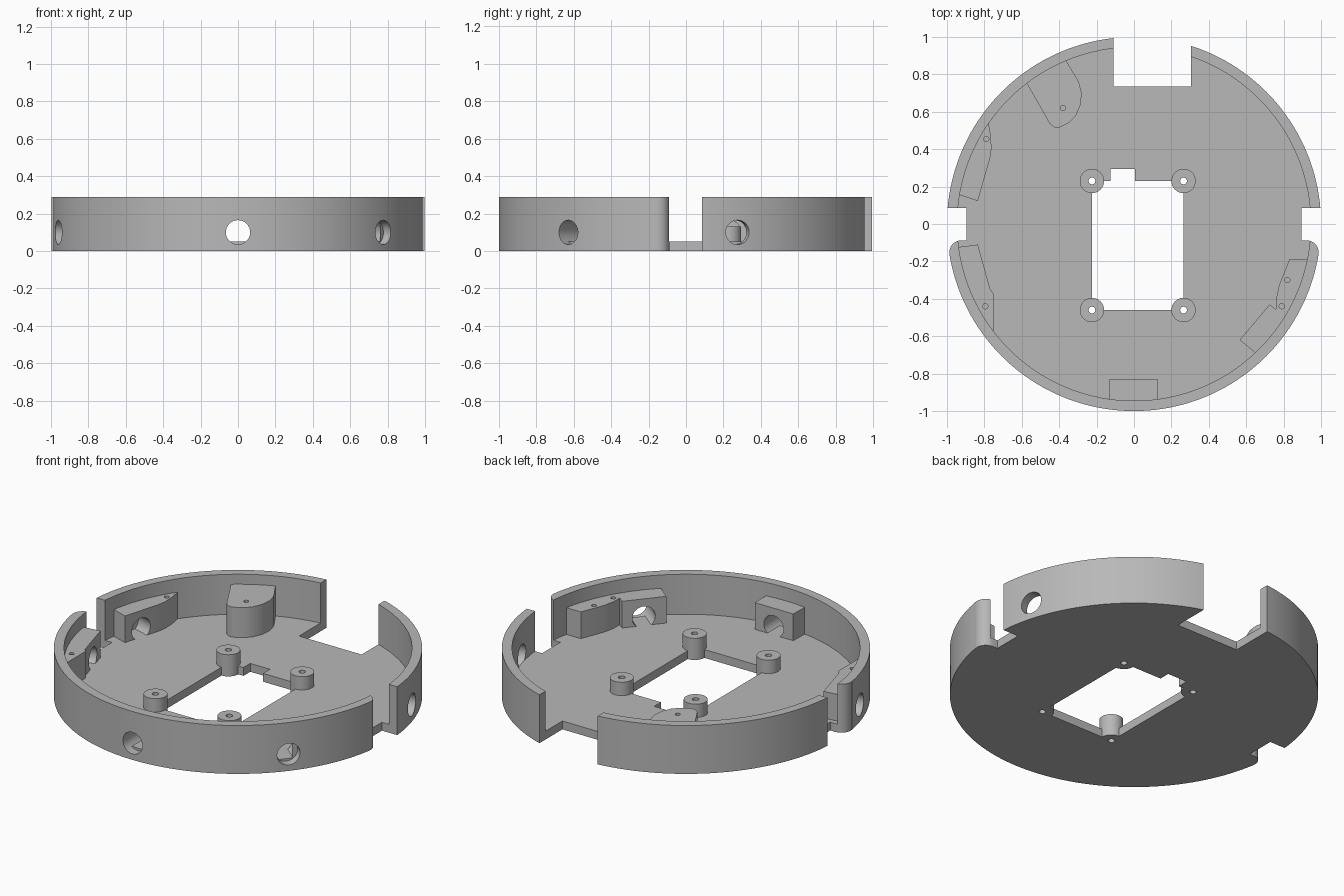
import bpy
import bmesh
from math import radians, cos, sin, tau
from mathutils import Matrix, Vector

cube = bpy.data.objects.get("Cube")
if cube:
    bpy.data.objects.remove(cube, do_unlink=True)

grey = bpy.data.materials.new("plain grey plastic")
grey.use_nodes = True
grey.diffuse_color = (0.48, 0.48, 0.48, 1)
grey.node_tree.nodes["Principled BSDF"].inputs["Base Color"].default_value = (0.48, 0.48, 0.48, 1)

FLOOR, RIM, BLOCK = 0.05, 0.29, 0.21
INNER = 0.945


def prism(name, points, z0, z1):
    """Extrude a flat outline between two heights."""
    bm = bmesh.new()
    face = bm.faces.new([bm.verts.new((x, y, z0)) for x, y in points])
    up = bmesh.ops.extrude_face_region(bm, geom=[face])["geom"]
    bmesh.ops.translate(bm, verts=[v for v in up if isinstance(v, bmesh.types.BMVert)],
                        vec=(0, 0, z1 - z0))
    bmesh.ops.recalc_face_normals(bm, faces=bm.faces)
    mesh = bpy.data.meshes.new(name)
    bm.to_mesh(mesh)
    bm.free()
    mesh.materials.append(grey)
    obj = bpy.data.objects.new(name, mesh)
    bpy.context.collection.objects.link(obj)
    return obj


def arc(r, a0, a1, n=12, cx=0, cy=0):
    """Points on an arc, angles in degrees."""
    angles = [radians(a0 + (a1 - a0) * i / n) for i in range(n + 1)]
    return [(cx + r * cos(a), cy + r * sin(a)) for a in angles]


def disc(name, r, z0, z1, x=0, y=0, n=32):
    return prism(name, arc(r, 0, 360, n, x, y)[:-1], z0, z1)


def box(name, x0, x1, y0, y1, z0=-0.1, z1=0.5):
    return prism(name, [(x0, y0), (x1, y0), (x1, y1), (x0, y1)], z0, z1)


def flip(points):
    return [(-x, y) for x, y in points]


def bore(angle, r0, r1):
    """Radial drill through the rim at the given compass angle."""
    drill = disc("bore_cutter", 0.065, r0, r1)
    turn = Matrix.Rotation(radians(angle), 4, 'Z') @ Matrix.Rotation(radians(90), 4, 'Y')
    drill.data.transform(Matrix.Translation((0, 0, 0.1)) @ turn)
    return drill


def cut(obj, cutters):
    for c in cutters:
        c.hide_render = True
        mod = obj.modifiers.new("cut", 'BOOLEAN')
        mod.operation = 'DIFFERENCE'
        mod.solver = 'EXACT'
        mod.object = c
        bpy.context.view_layer.objects.active = obj
        bpy.ops.object.modifier_apply(modifier=mod.name)
        bpy.data.objects.remove(c, do_unlink=True)


def smooth(obj):
    bpy.ops.object.select_all(action='DESELECT')
    obj.select_set(True)
    bpy.context.view_layer.objects.active = obj
    bpy.ops.object.shade_smooth_by_angle(angle=radians(25))


def openings():
    """Rear slot and the two side gaps, with a rounded front corner."""
    gap = [(0.895, 0.085), (1.1, 0.085), (1.1, -0.165)]
    gap += arc(0.062, -10, 90, 10, 0.925, -0.15) + [(0.895, -0.088)]
    return [box("rear_slot_cutter", -0.11, 0.305, 0.735, 1.2),
            prism("left_gap_cutter", gap, -0.1, 0.5),
            prism("right_gap_cutter", flip(gap), -0.1, 0.5)]


posts = [(x, y) for x in (-0.225, 0.265) for y in (-0.46, 0.23)]

# Floor plate with its window and openings
floor = disc("floor_plate", INNER + 0.003, 0, FLOOR, n=160)
window = [box("window_cutter", -0.225, 0.265, -0.46, 0.23),
          box("window_notch_cutter", -0.125, 0.005, 0.1, 0.295)]
cut(floor, openings() + window + [disc("screw_cutter", 0.018, -0.1, 0.5, x, y) for x, y in posts])
smooth(floor)

# Outer rim with radial holes
rim = disc("outer_rim", 1, 0, RIM, n=160)
cut(rim, [disc("rim_cutter", INNER, -0.1, 0.5, n=160)] + openings()
    + [bore(a, 0.7, 1.2) for a in (-90, -39, 16, 196)])
smooth(rim)

# Screw posts at the window corners
for i, (x, y) in enumerate(posts):
    post = disc(f"screw_post_{i + 1}", 0.065, 0, 0.13, x, y)
    cut(post, [disc("screw_cutter", 0.018, -0.1, 0.5, x, y)])
    smooth(post)


def block(name, points, height=BLOCK, bores=(), screws=()):
    obj = prism(name, points, FLOOR - 0.002, height)
    drills = [disc("screw_cutter", 0.014, 0.1, 0.5, x, y, 16) for x, y in screws]
    cut(obj, [bore(a, 0.6, r) for a, r in bores] + drills)
    smooth(obj)


# Mounting blocks against the inside of the rim
R = INNER + 0.005
rear = [(0.835, 0.123), (0.77, 0.35), (0.762, 0.4), (0.765, 0.47), (0.779, 0.55)] + arc(R, 35.5, 9.5)
block("rear_left_block", rear, bores=[(16, 1.2)], screws=[(0.79, 0.455)])
block("rear_right_block", flip(rear), bores=[(164, 0.94)], screws=[(-0.79, 0.455)])

front_right = [(-0.835, -0.11), (-0.768, -0.35), (-0.75, -0.375), (-0.75, -0.583)]
block("front_right_block", front_right + arc(R, 218, 187.5), bores=[(196, 1.2)],
      screws=[(-0.795, -0.44)])

front_left = [(0.83, -0.19), (0.775, -0.33), (0.76, -0.4), (0.76, -0.46)]
block("front_left_block", front_left + arc(R, -37, -11.5), screws=[(0.82, -0.3), (0.79, -0.44)])
block("front_left_bore_block", [(0.725, -0.43), (0.565, -0.62)] + arc(R, -46.7, -31.5),
      bores=[(-39, 1.2)])
block("front_block", [(0.125, -0.83), (-0.13, -0.83)] + arc(R, 262, 277.6), bores=[(-90, 1.2)])

# Rear block with a rounded nose
nose = [(-0.575, 0.755), (-0.45, 0.535), (-0.425, 0.517), (-0.4, 0.515), (-0.35, 0.54),
        (-0.31, 0.58), (-0.285, 0.64), (-0.28, 0.7), (-0.295, 0.76)]
block("rear_nose_block", nose + arc(R, 112.6, 127.5), height=0.23, screws=[(-0.38, 0.62)])
